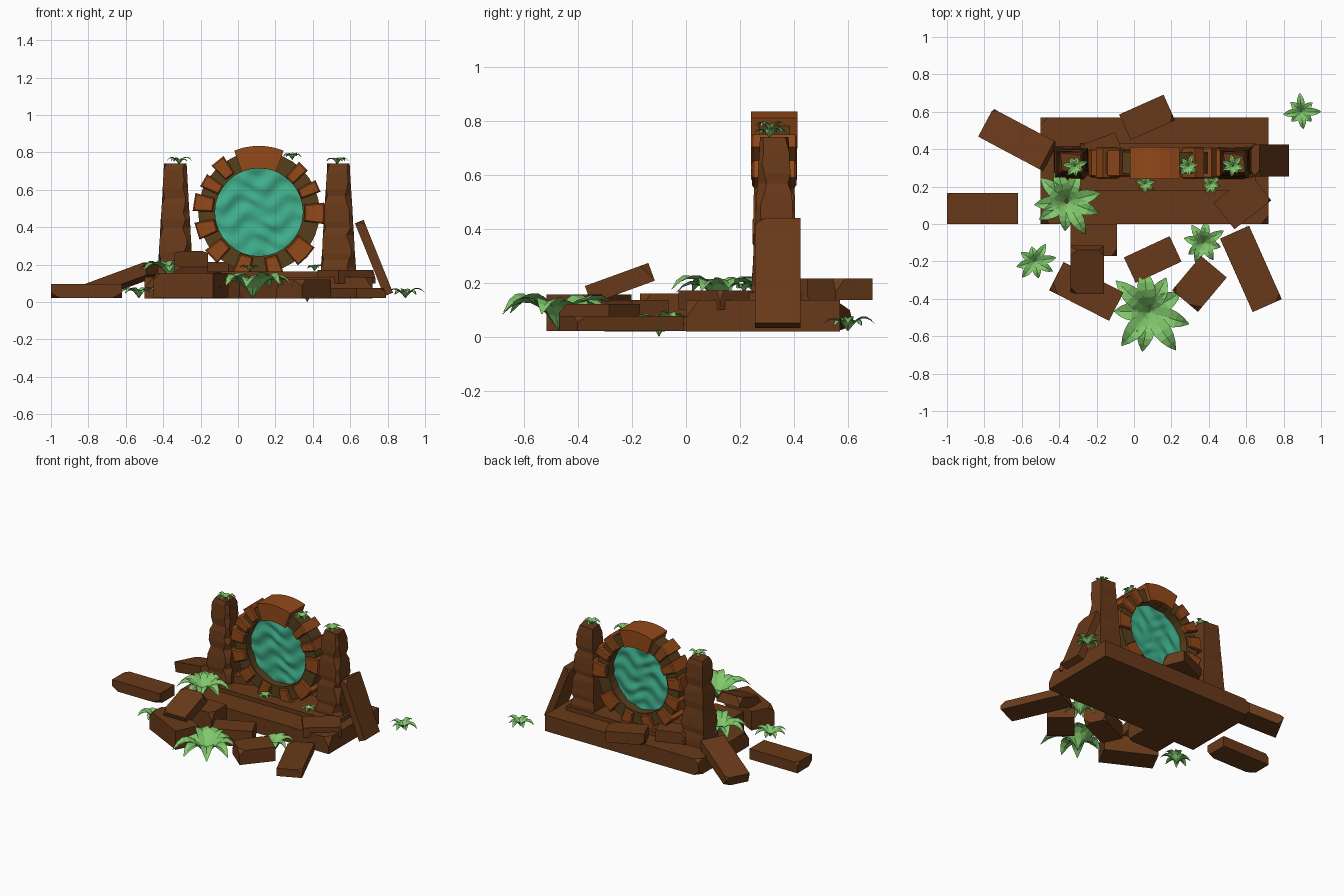
import bpy, bmesh, math, random
from mathutils import Vector, Euler, Matrix
from math import radians, sin, cos, pi

if "Cube" in bpy.data.objects:
    bpy.data.objects.remove(bpy.data.objects["Cube"])

random.seed(4)


def material(name, rgb):
    m = bpy.data.materials.new(name)
    m.diffuse_color = (*rgb, 1)
    m.use_nodes = True
    m.node_tree.nodes["Principled BSDF"].inputs["Base Color"].default_value = m.diffuse_color
    return m


BROWN = material("dark_stone", (0.14, 0.042, 0.010))
ORANGE = material("ring_stone", (0.29, 0.066, 0.010))
OLIVE = material("ring_core", (0.095, 0.050, 0.012))
WATER = material("portal", (0.05, 0.43, 0.26))
LEAF = material("leaf", (0.22, 0.58, 0.15))


def finish(bm, name, mat, smooth=False, closed=True):
    if closed:
        bmesh.ops.recalc_face_normals(bm, faces=bm.faces)
    me = bpy.data.meshes.new(name)
    bm.to_mesh(me)
    bm.free()
    me.materials.append(mat)
    for p in me.polygons:
        p.use_smooth = smooth
    ob = bpy.data.objects.new(name, me)
    bpy.context.collection.objects.link(ob)
    return ob


def chip(bm, half, amount):
    """Slice off one random corner of a block of the given half size."""
    sign = Vector([random.choice((-1, 1)) for _ in range(3)])
    corner = Vector([s * h for s, h in zip(sign, half)])
    no = Vector([s * random.uniform(0.4, 1) for s in sign]).normalized()
    bmesh.ops.bisect_plane(bm, geom=bm.verts[:] + bm.edges[:] + bm.faces[:],
                           plane_co=corner - no * amount, plane_no=no, clear_outer=True)
    bmesh.ops.holes_fill(bm, edges=[e for e in bm.edges if e.is_boundary], sides=0)


def stone(name, size, loc, rot=(0, 0, 0), chips=3, amount=0.02):
    bm = bmesh.new()
    bmesh.ops.create_cube(bm, size=1)
    bmesh.ops.scale(bm, vec=size, verts=bm.verts)
    for _ in range(chips):
        chip(bm, [s / 2 for s in size], amount * random.uniform(0.5, 1.1))
    ob = finish(bm, name, BROWN)
    ob.location = loc
    ob.rotation_euler = Euler([radians(a) for a in rot])


def arc_block(name, mid, width, r0, r1, y0, y1, mat, segs, taper=0.0):
    """Block swept about the portal axis; a width of 360 closes it to a ring."""
    bm = bmesh.new()
    full = width >= 360
    rows = []
    for i in range(segs if full else segs + 1):
        f = i / segs - 0.5
        row = []
        for r, y in ((r0, y0), (r1, y0), (r1, y1), (r0, y1)):
            a = radians(mid + f * width * (1 - taper * (r == r1)))
            row.append(bm.verts.new((CX + r * cos(a), y, CZ + r * sin(a))))
        rows.append(row)
    pairs = list(zip(rows, rows[1:])) + ([(rows[-1], rows[0])] if full else [])
    for a, b in pairs:
        for j in range(4):
            k = (j + 1) % 4
            bm.faces.new((a[j], a[k], b[k], b[j]))
    if not full:
        bm.faces.new(rows[0])
        bm.faces.new(rows[-1])
        bmesh.ops.recalc_face_normals(bm, faces=bm.faces)
        if segs < 3:
            rim = [e for e in bm.edges if abs(e.verts[0].co.y - e.verts[1].co.y) < 1e-5]
            bmesh.ops.bevel(bm, geom=rim, offset=0.007, segments=1, affect='EDGES')
    finish(bm, name, mat)


# Base slab, plinth and back step
stone("base_slab", (1.22, 0.57, 0.115), (0.11, 0.285, 0.077), chips=5, amount=0.03)
stone("plinth", (0.94, 0.25, 0.03), (0.18, 0.305, 0.148), chips=2, amount=0.012)

# Fallen stones: size, position, rotation in degrees
RUBBLE = [
    ((0.38, 0.165, 0.075), (-0.81, 0.083, 0.058), (0, 0, 0)),
    ((0.39, 0.17, 0.07), (-0.62, 0.45, 0.118), (0, -18, -28)),
    ((0.26, 0.15, 0.08), (0.07, 0.57, 0.175), (0, 0, 24)),
    ((0.05, 0.17, 0.42), (0.727, 0.34, 0.235), (0, -22, 0)),
    ((0.17, 0.43, 0.055), (0.625, -0.24, 0.048), (0, 0, 24)),
    ((0.24, 0.18, 0.10), (0.35, -0.32, 0.07), (0, 0, 50)),
    ((0.27, 0.15, 0.115), (0.10, -0.19, 0.077), (0, 0, 25)),
    ((0.25, 0.17, 0.14), (-0.215, -0.085, 0.09), (0, 0, 0)),
    ((0.18, 0.25, 0.07), (-0.25, -0.245, 0.197), (20, 0, 0)),
    ((0.36, 0.17, 0.135), (-0.255, -0.36, 0.088), (0, 0, -27)),
    ((0.25, 0.18, 0.07), (0.58, 0.12, 0.135), (0, 0, 38)),
    ((0.20, 0.14, 0.09), (-0.17, 0.39, 0.17), (0, 0, 20)),
]
for i, (size, loc, rot) in enumerate(RUBBLE):
    stone(f"fallen_stone_{i + 1}", size, loc, rot)


# Tapered pillars with one ragged, broken corner and nicked edges
def pillar(name, cx, cy=0.327):
    bm = bmesh.new()
    rows = []
    levels = 15
    for i in range(levels):
        t = i / (levels - 1)
        z = 0.13 + 0.61 * t + (random.uniform(-0.012, 0.012) if 0 < i < levels - 1 else 0)
        hx, hy = 0.096 - 0.036 * t, 0.087 - 0.034 * t
        c = random.uniform(0.015, 0.05) * (1 - 0.4 * t)
        nick = 0.012 if i % 4 == 2 else 0
        pts = [(-hx + nick, -hy + nick), (hx - c, -hy), (hx, -hy + c),
               (hx - nick, hy - nick), (-hx, hy)]
        rows.append([bm.verts.new((cx + x, cy + y, z)) for x, y in pts])
    for a, b in zip(rows, rows[1:]):
        for j in range(5):
            k = (j + 1) % 5
            bm.faces.new((a[j], a[k], b[k], b[j]))
    bm.faces.new(rows[0])
    bm.faces.new(rows[-1])
    finish(bm, name, BROWN)


pillar("left_pillar", -0.335)
pillar("right_pillar", 0.537)

# Portal ring: recessed core with separate stones around it
CX, CZ = 0.112, 0.48
arc_block("ring_core", 0, 360, 0.235, 0.325, 0.27, 0.385, OLIVE, 32)
arc_block("keystone", 90, 46, 0.235, 0.355, 0.24, 0.413, ORANGE, 5, 0.05)
RING = [(46, 13), (24, 13), (-1, 21), (-43, 25), (-75, 16), (-106, 17),
        (-137, 17), (-163, 16), (171, 17), (150, 13), (129, 14)]
for i, (ang, wid) in enumerate(RING):
    d = random.uniform(0, 0.014)
    arc_block(f"ring_stone_{i + 1}", ang, wid, 0.235 + d, 0.343 + d, 0.24 + d, 0.413 - d,
              ORANGE, 2 if wid > 20 else 1, random.uniform(0, 0.15))

# Rippled portal surface
bm = bmesh.new()
N, M, R = 64, 20, 0.25
centre = bm.verts.new((CX, 0.325, CZ - 0.008))
rings = []
for i in range(1, M + 1):
    row = []
    for j in range(N):
        r, a = R * i / M, 2 * pi * j / N
        x, z = r * cos(a), r * sin(a)
        wave = sin(62 * z + 2.2 * sin(24 * x + 9 * z)) + 0.5 * sin(38 * x - 30 * z + 1)
        row.append(bm.verts.new((CX + x, 0.325 + 0.006 * wave * min(1, 3 * i / M), CZ - 0.008 + z)))
    rings.append(row)
for j in range(N):
    k = (j + 1) % N
    bm.faces.new((centre, rings[0][j], rings[0][k]))
    for a, b in zip(rings, rings[1:]):
        bm.faces.new((a[j], b[j], b[k], a[k]))
finish(bm, "portal_surface", WATER, smooth=True, closed=False)


# Leafy plants: arching, folded leaves around one root
def plant(name, loc, radius, leaves=8, start=0.0, rise=1.0):
    bm = bmesh.new()
    for i in range(leaves):
        turn = Matrix.Rotation(radians(start) + 2 * pi * i / leaves
                               + (random.uniform(-0.15, 0.15) if i else 0), 3, 'Z')
        length = radius * (1 if i == 0 else random.uniform(0.7, 0.98))
        rows = []
        for s in range(7):
            t = s / 6
            w = radius * 0.19 * (sin(pi * t ** 0.9) ** 0.8 if 0 < s < 6 else 0.03) + 0.001
            z = length * rise * (1.75 * t - 1.45 * t * t)
            rows.append([bm.verts.new(Vector(loc) + turn @ Vector((length * t, o * w, z + abs(o) * w * 0.35)))
                         for o in (-1, 0, 1)])
        for a, b in zip(rows, rows[1:]):
            for j in (0, 1):
                bm.faces.new((a[j], b[j], b[j + 1], a[j + 1]))
    finish(bm, name, LEAF, closed=False)


PLANTS = [
    ((0.08, -0.47, 0.02), 0.25, 9, -55, 0.95),
    ((-0.36, 0.12, 0.12), 0.20, 9, -60, 0.9),
    ((-0.53, -0.20, 0.02), 0.115, 8, 10, 0.9),
    ((0.37, -0.10, 0.0), 0.125, 8, 30, 1.3),
    ((0.895, 0.60, 0.02), 0.105, 8, 0, 0.9),
    ((-0.315, 0.31, 0.735), 0.07, 7, 20, 1.0),
    ((0.53, 0.31, 0.735), 0.065, 7, 50, 1.0),
    ((0.29, 0.31, 0.76), 0.065, 7, 70, 1.0),
    ((0.06, 0.215, 0.165), 0.055, 7, 15, 1.0),
    ((0.41, 0.215, 0.165), 0.06, 7, 40, 1.0),
]
for i, (loc, rad, n, start, rise) in enumerate(PLANTS):
    plant(f"plant_{i + 1}", loc, rad, n, start, rise)
